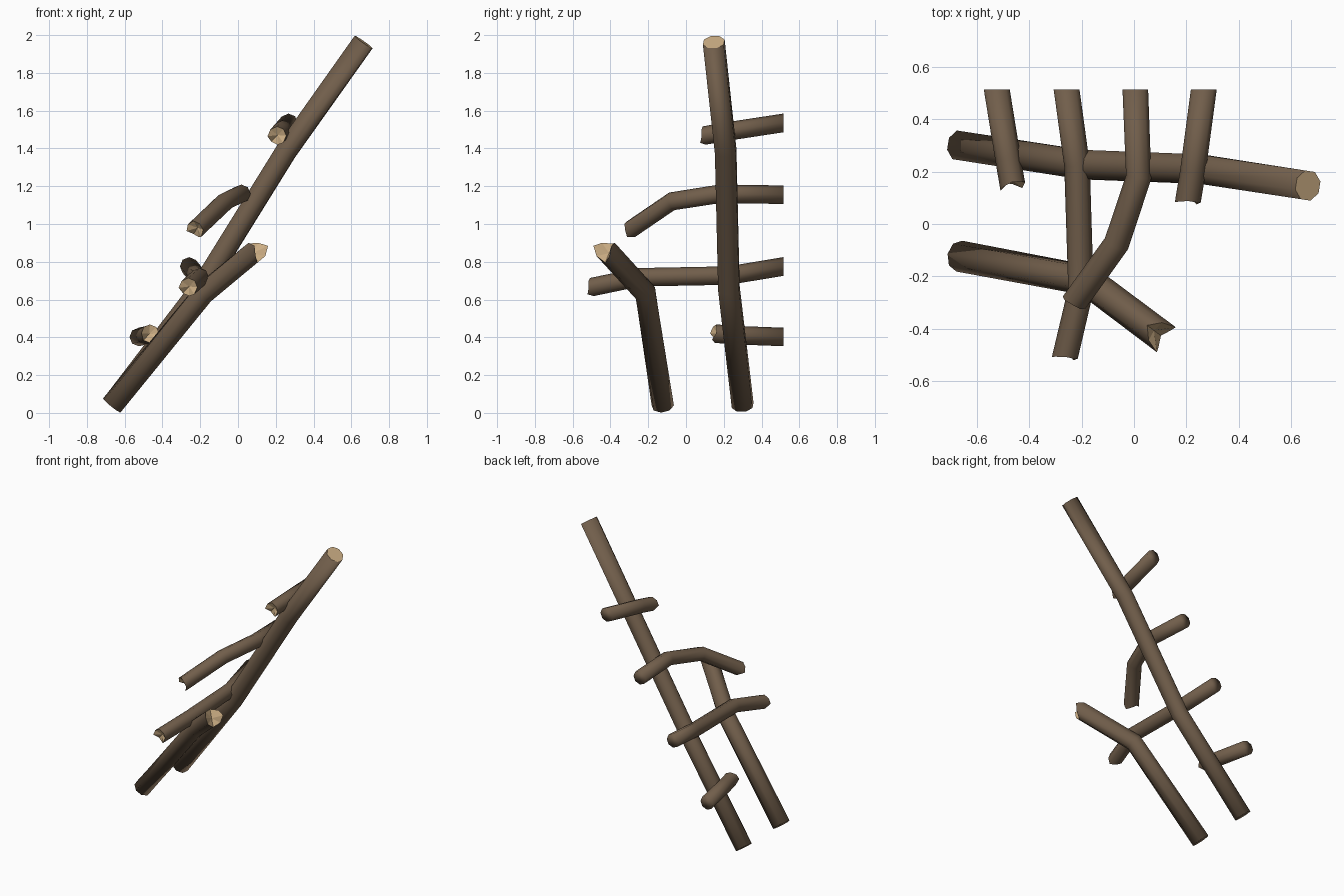
import bpy, bmesh, math
from mathutils import Vector

if "Cube" in bpy.data.objects:
    bpy.data.objects.remove(bpy.data.objects["Cube"])

SIDES = 8


def material(name, rgb):
    m = bpy.data.materials.new(name)
    m.diffuse_color = (*rgb, 1)
    m.use_nodes = True
    m.node_tree.nodes["Principled BSDF"].inputs["Base Color"].default_value = m.diffuse_color
    return m


bark = material("dark_wood", (0.165, 0.112, 0.070))
core = material("pale_split_wood", (0.60, 0.42, 0.23))


def pole(name, points, radius, broken=None, start_y=None, depth=0.02, inset_end=False):
    """Sweep an octagon along points. broken = split end depth rule,
    start_y = plane on which the first end is cut square."""
    pts = [Vector(p) for p in points]
    bm = bmesh.new()
    rings = []
    last = len(pts) - 1
    for i, p in enumerate(pts):
        a = (p - pts[i - 1]).normalized() if i > 0 else None
        b = (pts[i + 1] - p).normalized() if i < last else None
        d = ((a or b) + (b or a)).normalized()
        u = d.cross(Vector((0, 0, 1))).normalized()
        v = u.cross(d)
        ring = []
        for k in range(SIDES):
            t = 2 * math.pi * (k + (0 if broken else 0.5)) / SIDES
            q = p + radius * (math.cos(t) * u + math.sin(t) * v)
            if i == 0 and start_y is not None:
                q += d * ((start_y - q.y) / d.y)
            if i == last and broken:
                q += d * depth * broken(t)
            ring.append(bm.verts.new(q))
        rings.append(ring)
    for r0, r1 in zip(rings, rings[1:]):
        for k in range(SIDES):
            n = (k + 1) % SIDES
            bm.faces.new((r0[k], r0[n], r1[n], r1[k]))
    bm.faces.new(rings[0][::-1])
    pale = []
    if broken:
        # splintered end: fan down to a sunken centre
        c = bm.verts.new(pts[-1] - d * depth)
        for k in range(SIDES):
            pale.append(bm.faces.new((rings[-1][k], rings[-1][(k + 1) % SIDES], c)))
    else:
        cap = bm.faces.new(rings[-1])
        if inset_end:
            bmesh.ops.inset_region(bm, faces=[cap], thickness=radius * 0.3)
            pale.append(cap)
    bmesh.ops.recalc_face_normals(bm, faces=bm.faces)
    for f in bm.faces:
        f.smooth = f not in pale
        f.material_index = 1 if f in pale else 0
    me = bpy.data.meshes.new(name)
    bm.to_mesh(me)
    bm.free()
    me.materials.append(bark)
    me.materials.append(core)
    ob = bpy.data.objects.new(name, me)
    bpy.context.collection.objects.link(ob)
    return ob


def fork(t):
    return math.cos(2 * t)


def splinter(t):
    return 0.6 * math.sin(2 * t + 0.6) + 0.4 * math.cos(3 * t)


# Long side rails
pole("long_rail", [(-0.668, 0.30, 0.04), (-0.195, 0.227, 0.66),
                   (0.255, 0.21, 1.385), (0.665, 0.147, 1.963)], 0.06, inset_end=True)
pole("broken_rail", [(-0.668, -0.123, 0.04), (-0.18, -0.215, 0.635),
                     (0.10, -0.425, 0.865)], 0.06, broken=fork, depth=0.035)

# Rungs, from the square-cut back end to the broken front end
rungs = {
    "bottom_rung": [(-0.525, 0.515, 0.402), (-0.482, 0.25, 0.412), (-0.465, 0.15, 0.42)],
    "lower_rung": [(-0.258, 0.515, 0.775), (-0.218, 0.225, 0.727),
                   (-0.203, -0.25, 0.718), (-0.263, -0.505, 0.665)],
    "upper_rung": [(0.005, 0.515, 1.155), (0.018, 0.18, 1.16),
                   (-0.067, -0.075, 1.12), (-0.225, -0.295, 0.97)],
    "top_rung": [(0.267, 0.515, 1.535), (0.225, 0.2, 1.487), (0.207, 0.09, 1.467)],
}
for name, path in rungs.items():
    pole(name, path, 0.049, broken=splinter, start_y=0.515)
